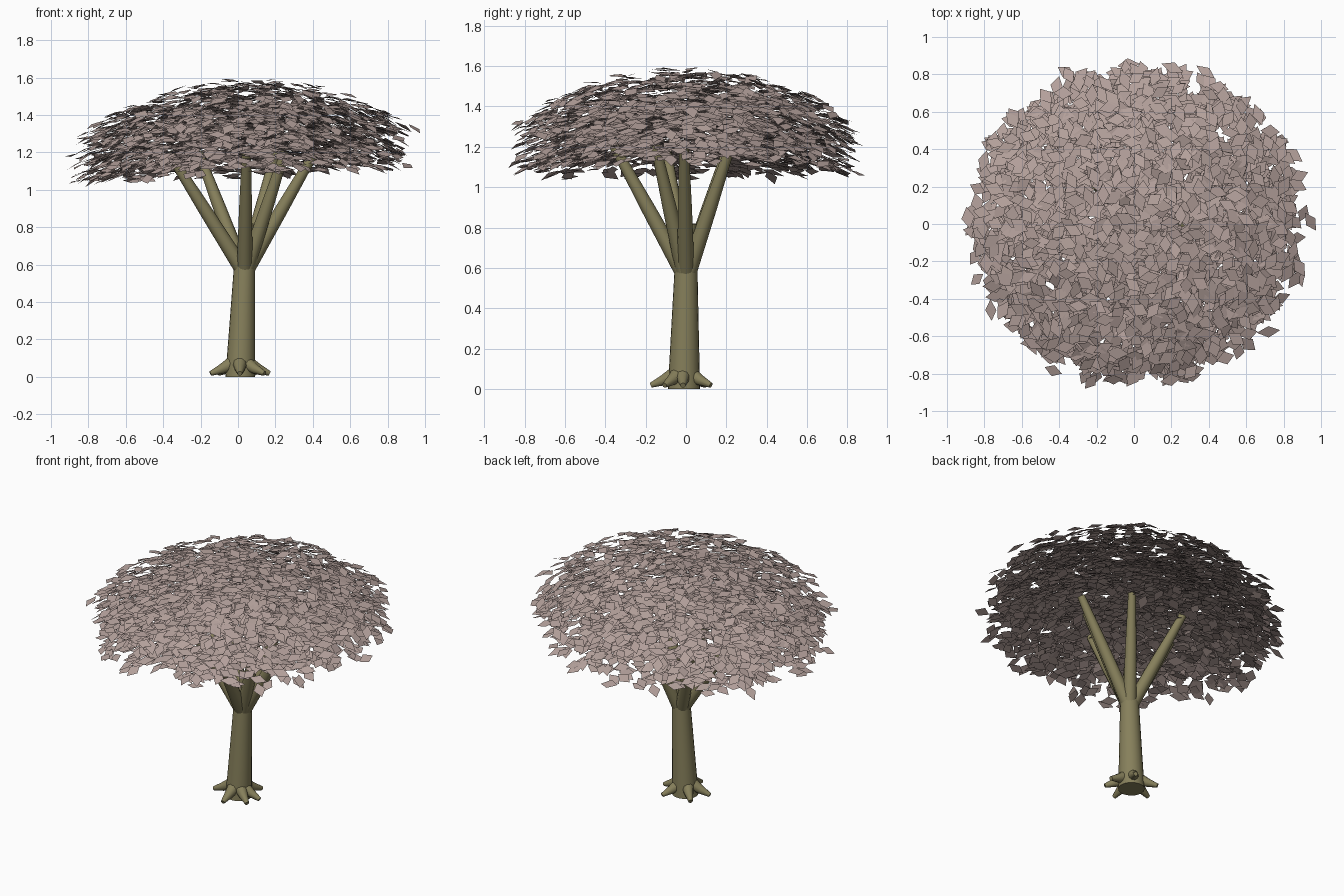
import bpy, bmesh, math, random
from mathutils import Vector, Matrix

random.seed(7)
if "Cube" in bpy.data.objects:
    bpy.data.objects.remove(bpy.data.objects["Cube"])


def make_material(name, rgb):
    mat = bpy.data.materials.new(name)
    mat.use_nodes = True
    mat.diffuse_color = (*rgb, 1)
    mat.node_tree.nodes["Principled BSDF"].inputs["Base Color"].default_value = (*rgb, 1)
    return mat


bark = make_material("olive_bark", (0.24, 0.215, 0.105))
blossom = make_material("dusty_pink_leaf", (0.45, 0.35, 0.325))


def add_object(name, bm, mat):
    mesh = bpy.data.meshes.new(name)
    bm.to_mesh(mesh)
    bm.free()
    mesh.materials.append(mat)
    obj = bpy.data.objects.new(name, mesh)
    bpy.context.collection.objects.link(obj)
    return obj


def tube(name, rings, sides=16, level=False):
    """Capped tapering tube through (centre, radius) rings."""
    bm = bmesh.new()
    up = Vector((0, 0, 1))
    axis = up if level else Vector(rings[-1][0]) - Vector(rings[0][0])
    turn = up.rotation_difference(axis)
    loops = []
    for centre, radius in rings:
        loop = []
        for i in range(sides):
            a = math.tau * i / sides
            offset = turn @ Vector((math.cos(a), math.sin(a), 0))
            loop.append(bm.verts.new(Vector(centre) + offset * radius))
        loops.append(loop)
    for low, high in zip(loops, loops[1:]):
        for i in range(sides):
            j = (i + 1) % sides
            bm.faces.new((low[i], low[j], high[j], high[i]))
    bm.faces.new(loops[0][::-1])
    bm.faces.new(loops[-1])
    obj = add_object(name, bm, bark)
    bpy.ops.object.select_all(action="DESELECT")
    obj.select_set(True)
    bpy.context.view_layer.objects.active = obj
    bpy.ops.object.shade_smooth_by_angle(angle=math.radians(40))


# Leaning trunk, with a thinner core where the branches fork
tube("trunk", [((0.012, -0.01, 0), 0.08), ((0.022, -0.006, 0.25), 0.07),
               ((0.035, 0, 0.59), 0.057)], 20, level=True)
tube("trunk_core", [((0.035, 0, 0.57), 0.05), ((0.048, 0.015, 0.82), 0.036)])

# Branches fanning out to the canopy
tips = [(-0.37, -0.1), (-0.21, 0.21), (0.2, 0.22), (0.41, -0.01), (0.25, -0.15), (0.045, -0.355)]
fork = Vector((0.035, 0, 0.58))
for n, (x, y) in enumerate(tips):
    tip = Vector((x, y, 1.2))
    out = Vector((x - fork.x, y, 0)).normalized() * 0.015
    tube(f"branch_{n + 1}", [(fork + out, 0.042), (fork.lerp(tip, 0.5) + out * 0.5, 0.035),
                             (tip, 0.024)], 12)

# Tapering roots around the foot
for n, angle in enumerate((-90, -35, 0, 60, 135, 190)):
    a = math.radians(angle)
    way = Vector((math.cos(a), math.sin(a), 0))
    foot = Vector((0.01, -0.015, 0))
    tube(f"root_{n + 1}", [(foot + way * 0.05 + Vector((0, 0, 0.068)), 0.038),
                           (foot + way * 0.1 + Vector((0, 0, 0.042)), 0.027),
                           (foot + way * 0.16 + Vector((0, 0, 0.018)), 0.013)], 10)

# Domed canopy of loose diamond leaves, each lying roughly along the dome
bm = bmesh.new()
for _ in range(3100):
    a = random.uniform(0, math.tau)
    r = abs(math.sqrt(random.random()) * 0.86 + random.gauss(0, 0.04))
    r = min(r, random.uniform(0.88, 0.95))
    x, y = r * math.cos(a) + 0.01, r * math.sin(a) * 0.95
    middle = 1.385 - 0.2 * (r / 0.9) ** 2 + 0.05 * x
    depth = 0.205 - 0.11 * r ** 3
    centre = Vector((x, y, middle + random.uniform(-depth, depth)))
    normal = Vector((0.5 * x + random.gauss(0, 0.14), 0.5 * y + random.gauss(0, 0.14), 1))
    turn = normal.to_track_quat("Z", "Y").to_matrix()
    turn = turn @ Matrix.Rotation(random.uniform(0, math.tau), 3, "Z")
    length, width = random.uniform(0.048, 0.064), random.uniform(0.03, 0.038)
    corners = [(-length, 0, 0), (0, -width, 0.004), (length, 0, 0), (0, width, 0.004)]
    bm.faces.new([bm.verts.new(centre + turn @ Vector(c)) for c in corners])
add_object("leaf_canopy", bm, blossom)
